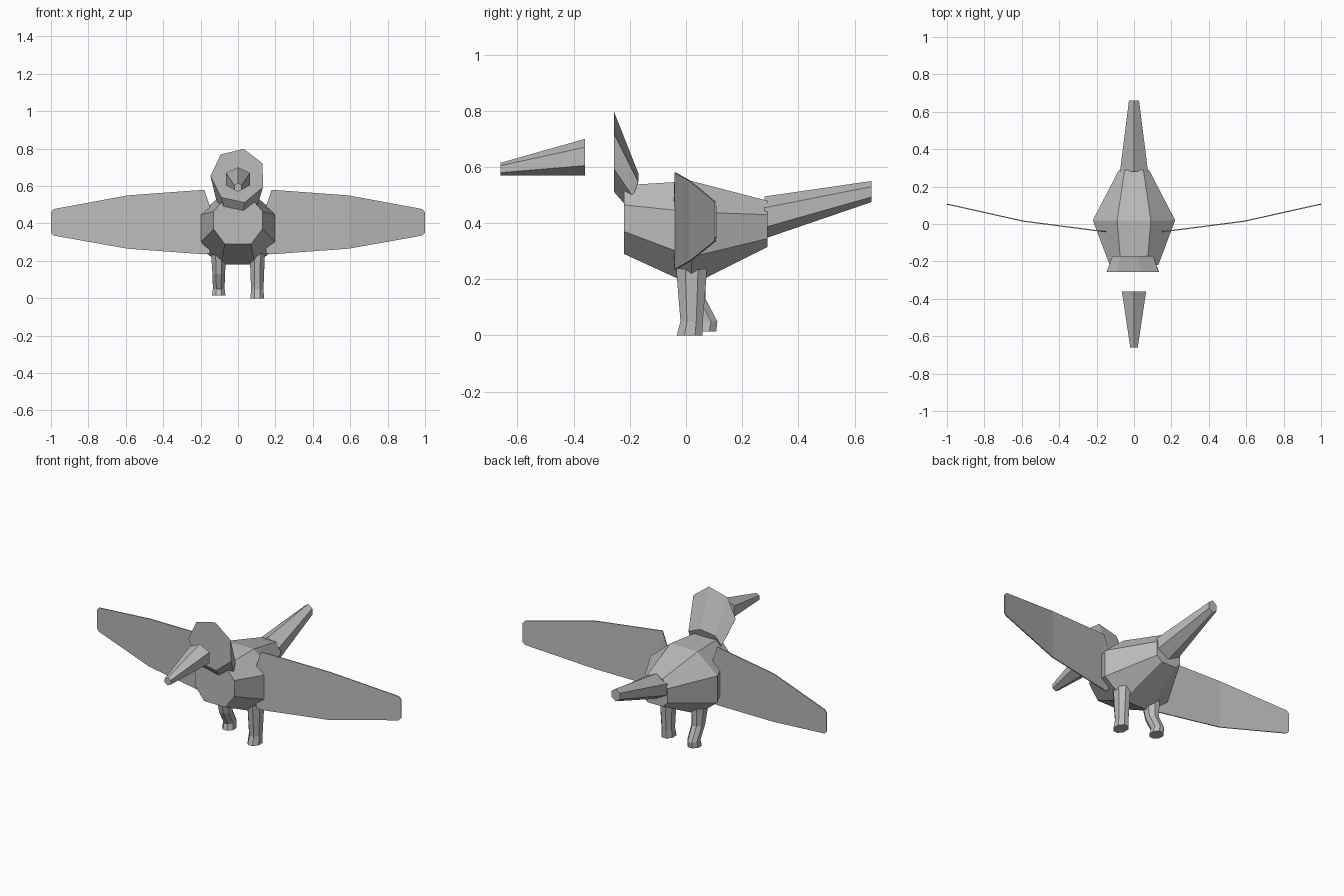
import bpy
import bmesh
from math import cos, sin, radians

cube = bpy.data.objects.get("Cube")
if cube:
    bpy.data.objects.remove(cube)

grey = bpy.data.materials.new("plain grey")
grey.use_nodes = True
tone = (0.5, 0.5, 0.5, 1)
grey.diffuse_color = tone
grey.node_tree.nodes["Principled BSDF"].inputs["Base Color"].default_value = tone


def loft(name, rings):
    """Skin a closed, flat-shaded solid over matching rings of points."""
    bm = bmesh.new()
    rows = [[bm.verts.new(p) for p in ring] for ring in rings]
    n = len(rows[0])
    for a, b in zip(rows, rows[1:]):
        for i in range(n):
            j = (i + 1) % n
            bm.faces.new((a[i], a[j], b[j], b[i]))
    bm.faces.new(rows[0])
    bm.faces.new(rows[-1])
    bmesh.ops.recalc_face_normals(bm, faces=bm.faces[:])
    mesh = bpy.data.meshes.new(name)
    bm.to_mesh(mesh)
    bm.free()
    mesh.materials.append(grey)
    obj = bpy.data.objects.new(name, mesh)
    bpy.context.collection.objects.link(obj)
    return obj


def octagon(y, flat, wide, top, upper, lower, bottom):
    """Upright eight-sided section, symmetric in x."""
    half = [(flat, top), (wide, upper), (wide, lower), (flat, bottom)]
    return [(x, y, z) for x, z in half] + [(-x, y, z) for x, z in reversed(half)]


def hexagon(y, wide, top, upper, lower, bottom):
    """Upright six-sided section with a point at top and bottom."""
    return [(0, y, top), (wide, y, upper), (wide, y, lower),
            (0, y, bottom), (-wide, y, lower), (-wide, y, upper)]


# Body: blunt chest, wide middle, narrow rump
loft("body", [
    octagon(-0.22, 0.07, 0.13, 0.535, 0.465, 0.37, 0.29),
    octagon(0.02, 0.09, 0.22, 0.55, 0.44, 0.28, 0.18),
    octagon(0.29, 0.05, 0.08, 0.48, 0.43, 0.345, 0.315),
])

# Tail and the separate beak
loft("tail", [
    hexagon(0.28, 0.075, 0.495, 0.455, 0.385, 0.345),
    hexagon(0.66, 0.027, 0.55, 0.53, 0.493, 0.475),
])
loft("beak", [
    hexagon(-0.36, 0.065, 0.70, 0.67, 0.605, 0.57),
    hexagon(-0.66, 0.02, 0.615, 0.605, 0.58, 0.57),
])

# Head: seven-sided flat face narrowing down into the neck
angles = [radians(26.6 + 360 * i / 7) for i in range(7)]
face = [(0.147 * cos(a), -0.257, 0.655 + 0.147 * sin(a)) for a in angles]
neck = [(0.115 * cos(a), -0.17 + 0.045 * min(0, sin(a)), 0.52 + 0.06 * sin(a))
        for a in angles]
loft("head", [face, neck])

# Wings: thin swept panels, each station is x, y, bottom z, top z
stations = [(0.15, -0.04, 0.24, 0.49), (0.18, -0.038, 0.235, 0.58),
            (0.59, 0.015, 0.265, 0.55), (0.985, 0.103, 0.335, 0.477),
            (1.0, 0.106, 0.35, 0.46)]
for side, label in ((1, "left"), (-1, "right")):
    loft(label + "_wing", [
        [(side * x, y - 0.003, lo), (side * x, y + 0.003, lo),
         (side * x, y + 0.003, hi), (side * x, y - 0.003, hi)]
        for x, y, lo, hi in stations])


def leg(name, x, joints):
    """Eight-sided limb; each joint is y, z, x radius, y radius."""
    turn = [radians(22.5 + 45 * i) for i in range(8)]
    loft(name, [[(x + rx * cos(a), y + ry * sin(a), z) for a in turn]
                for y, z, rx, ry in joints])


# Legs: left planted, right bent back
leg("left_leg", 0.103, [(0.02, 0.27, 0.047, 0.06), (0.02, 0.22, 0.043, 0.058),
                        (0.02, 0.05, 0.036, 0.043), (0.013, 0, 0.039, 0.05)])
leg("right_leg", -0.103, [(0.02, 0.27, 0.047, 0.06), (0.02, 0.22, 0.043, 0.055),
                          (0.03, 0.13, 0.036, 0.043), (0.073, 0.05, 0.034, 0.042),
                          (0.066, 0.015, 0.039, 0.045)])
